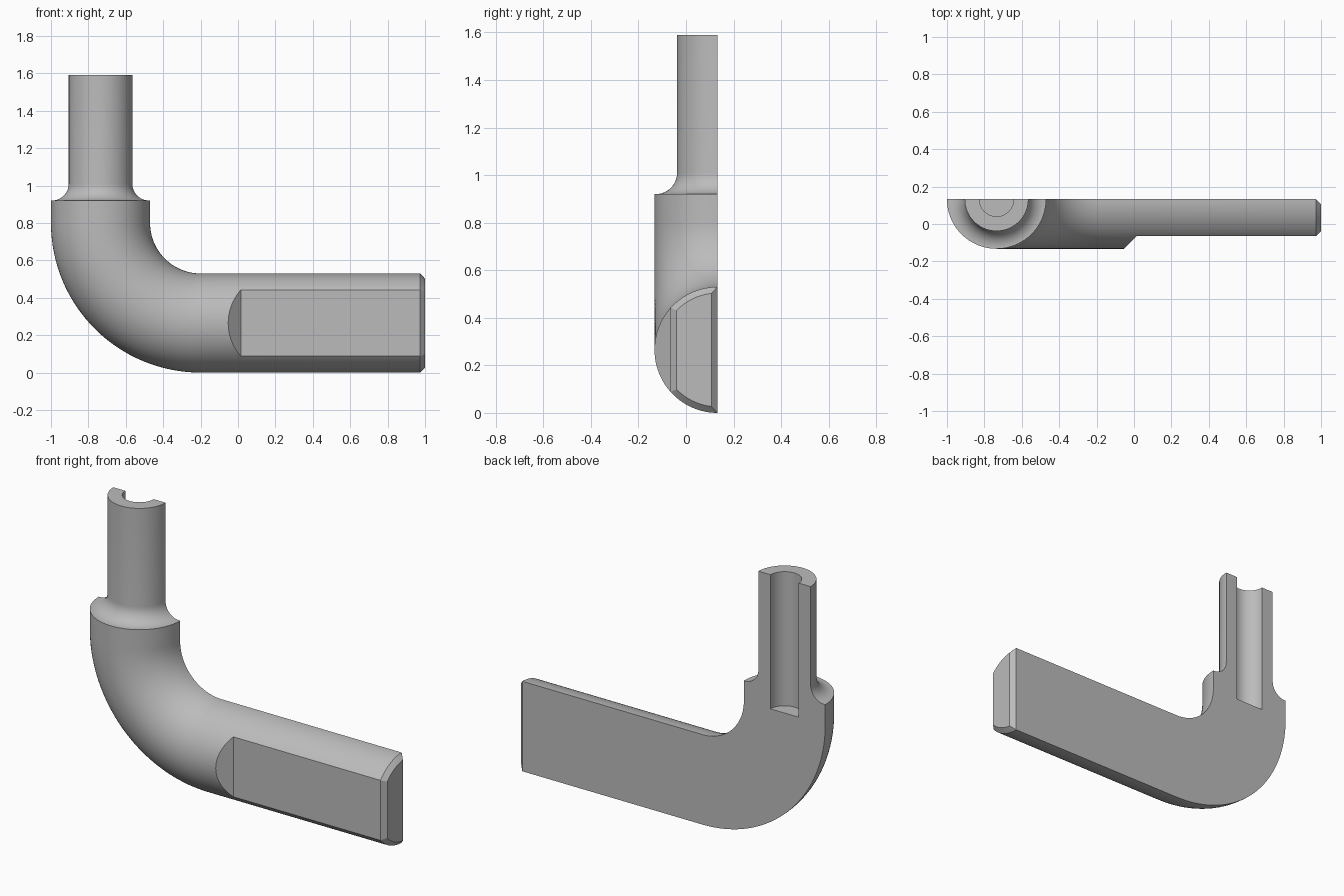
import bpy, bmesh
from math import sin, cos, pi, asin, radians
from mathutils import Matrix

cube = bpy.data.objects.get("Cube")
if cube:
    bpy.data.objects.remove(cube)

CUT_Y = 0.1325      # plane that halves the fitting
BODY_R, ROD_R, BORE_R = 0.265, 0.17, 0.092
FILLET, CHAMFER = 0.09, 0.026
BEND_X, BEND_Z, BEND_R = -0.2, 0.8, 0.535
AXIS_X = BEND_X - BEND_R
FLAT_Y = -0.065
SEGMENTS = 48

metal = bpy.data.materials.new("grey_metal")
grey = (0.5, 0.5, 0.5, 1)
metal.diffuse_color = grey
metal.use_nodes = True
metal.node_tree.nodes["Principled BSDF"].inputs["Base Color"].default_value = grey


def finish(bm, name):
    bmesh.ops.recalc_face_normals(bm, faces=bm.faces)
    mesh = bpy.data.meshes.new(name)
    bm.to_mesh(mesh)
    bm.free()
    mesh.materials.append(metal)
    obj = bpy.data.objects.new(name, mesh)
    bpy.context.collection.objects.link(obj)
    return obj


def half_ring(bm, x, z, angle, r, inset=0):
    """Half circle across the path; angle points to the outside of the bend."""
    start = asin(inset / r)
    ring = []
    for i in range(SEGMENTS + 1):
        t = start + (pi - 2 * start) * i / SEGMENTS
        u = r * cos(t)
        ring.append(bm.verts.new((x + u * cos(angle), CUT_Y - r * sin(t), z + u * sin(angle))))
    return ring


def subtract(obj, cutter):
    cutter.hide_render = True
    mod = obj.modifiers.new("cut", "BOOLEAN")
    mod.operation = "DIFFERENCE"
    mod.solver = "EXACT"
    mod.object = cutter
    bpy.context.view_layer.objects.active = obj
    bpy.ops.object.modifier_apply(modifier=mod.name)
    bpy.data.objects.remove(cutter)


# Rod, concave shoulder, bend and arm as one swept half-round solid
bm = bmesh.new()
stations = [(AXIS_X, 1.59, pi, ROD_R)]
for i in range(13):
    a = pi / 2 * i / 12
    stations.append((AXIS_X, 1.01 - FILLET * sin(a), pi, ROD_R + FILLET * (1 - cos(a))))
stations.append((AXIS_X, 0.92, pi, BODY_R))
for i in range(33):
    a = pi + pi / 2 * i / 32
    stations.append((BEND_X + BEND_R * cos(a), BEND_Z + BEND_R * sin(a), a, BODY_R))
stations.append((1 - CHAMFER, BODY_R, 1.5 * pi, BODY_R))
rings = [half_ring(bm, *s) for s in stations]
rings.append(half_ring(bm, 1, BODY_R, 1.5 * pi, BODY_R - CHAMFER, CHAMFER))
for a, b in zip(rings, rings[1:]):
    for i in range(len(a)):
        j = (i + 1) % len(a)
        bm.faces.new((a[i], a[j], b[j], b[i]))
bm.faces.new(rings[0])
bm.faces.new(rings[-1])
elbow = finish(bm, "half_elbow_fitting")

# Blind bore down the rod
bm = bmesh.new()
bmesh.ops.create_cone(bm, cap_ends=True, segments=64, radius1=BORE_R, radius2=BORE_R,
                      depth=1, matrix=Matrix.Translation((AXIS_X, CUT_Y, 1.3)))
subtract(elbow, finish(bm, "bore_cutter"))

# Flat on the arm, with a sloped start and a chamfered end
bm = bmesh.new()
ramp_x, end_x = 0.015, 1 - CHAMFER
outline = [(ramp_x - 0.2, FLAT_Y - 0.2), (ramp_x, FLAT_Y), (end_x, FLAT_Y),
           (end_x + 0.1, FLAT_Y + 0.1), (end_x + 0.1, FLAT_Y - 0.2)]
face = bm.faces.new([bm.verts.new((x, y, -0.1)) for x, y in outline])
extruded = bmesh.ops.extrude_face_region(bm, geom=[face])
top = [v for v in extruded["geom"] if isinstance(v, bmesh.types.BMVert)]
bmesh.ops.translate(bm, verts=top, vec=(0, 0, 0.8))
subtract(elbow, finish(bm, "flat_cutter"))

# Smooth curves, crisp edges
bpy.ops.object.select_all(action="DESELECT")
elbow.select_set(True)
bpy.context.view_layer.objects.active = elbow
bpy.ops.object.shade_smooth_by_angle(angle=radians(25))
